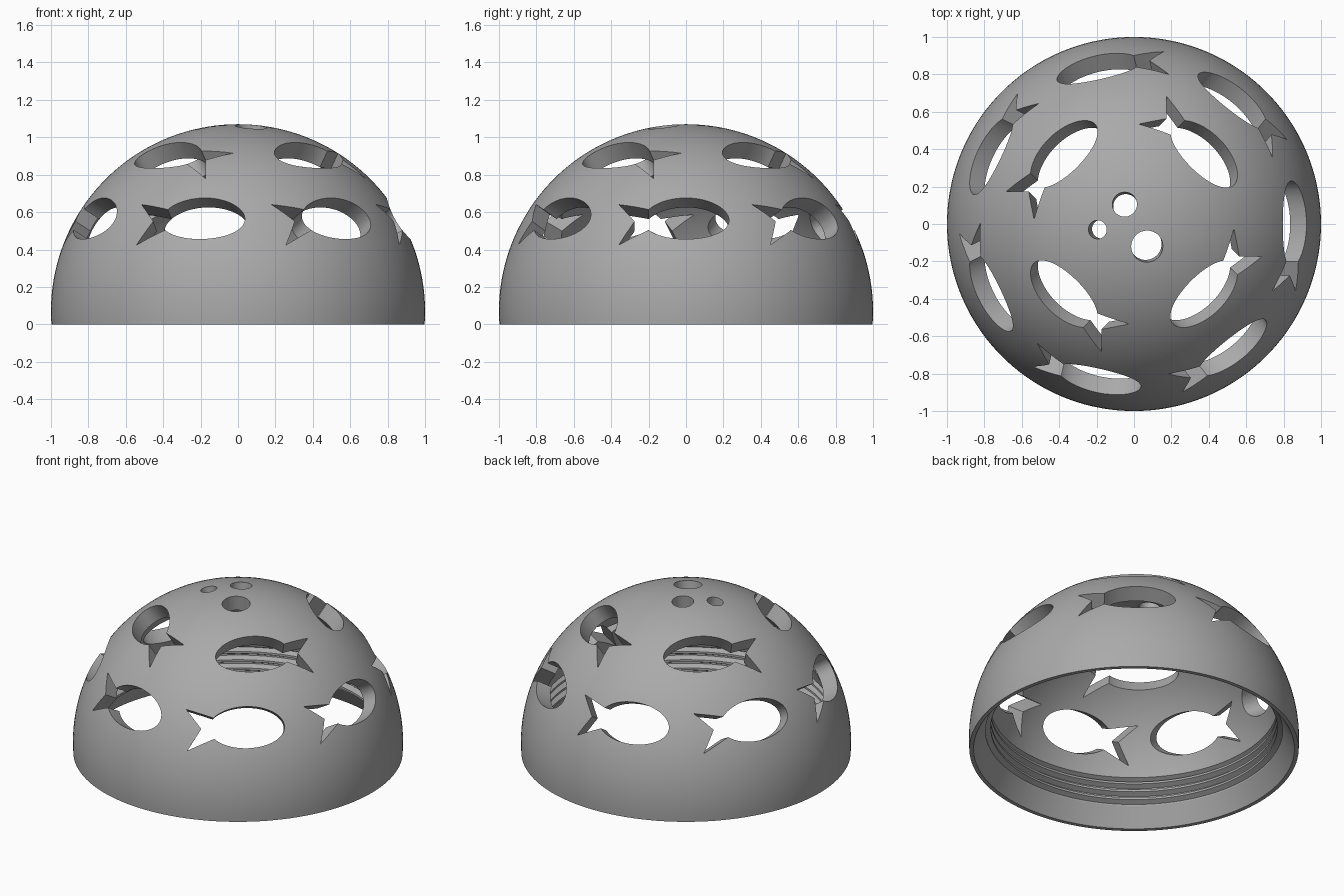
import bpy, bmesh
from math import sin, cos, pi, radians, atan2, sqrt, asin
from mathutils import Matrix, Vector

cube = bpy.data.objects.get("Cube")
if cube:
    bpy.data.objects.remove(cube, do_unlink=True)

CENTRE = Vector((0, 0, 0.07))   # centre of the spherical shell
OUTER, INNER = 1.0, 0.9
SEGMENTS = 144

grey = bpy.data.materials.new("plain grey")
grey.use_nodes = True
colour = (0.4, 0.4, 0.4, 1)
grey.diffuse_color = colour
grey.node_tree.nodes["Principled BSDF"].inputs["Base Color"].default_value = colour


def add_object(name, bm):
    bmesh.ops.recalc_face_normals(bm, faces=bm.faces)
    mesh = bpy.data.meshes.new(name)
    bm.to_mesh(mesh)
    bm.free()
    mesh.materials.append(grey)
    ob = bpy.data.objects.new(name, mesh)
    bpy.context.collection.objects.link(ob)
    return ob


def arc(radius, start, end, steps):
    """Points (r, z) on the shell between two elevations."""
    angles = [start + (end - start) * i / steps for i in range(steps + 1)]
    return [(radius * cos(a), CENTRE.z + radius * sin(a)) for a in angles]


# Dome profile: outer skin, inner skin, screw ridges, flared rim
profile = arc(OUTER, asin(-CENTRE.z), pi / 2, 40)
profile += arc(INNER, pi / 2, asin(0.23 / INNER), 32)
pitch = 0.055
for i in range(3):
    top = 0.285 - i * pitch
    profile += [(0.9, top), (0.868, top - 0.016), (0.868, top - 0.03), (0.9, top - 0.046)]
profile += [(0.9, 0.12), (0.972, 0.0)]

bm = bmesh.new()
verts = [bm.verts.new((r if r > 1e-5 else 0, 0, z)) for r, z in profile]
edges = [bm.edges.new(pair) for pair in zip(verts, verts[1:] + verts[:1])]
bmesh.ops.spin(bm, geom=verts + edges, cent=(0, 0, 0), axis=(0, 0, 1),
               angle=2 * pi, steps=SEGMENTS, use_merge=True)
bmesh.ops.remove_doubles(bm, verts=bm.verts, dist=1e-5)
bmesh.ops.dissolve_degenerate(bm, edges=bm.edges, dist=1e-6)
dome = add_object("dome", bm)


def fish_outline():
    """Oval body with a forked tail on the -x side."""
    join = radians(150)
    steps = 44
    body = [(0.23 * cos(a), 0.127 * sin(a))
            for a in (-join + 2 * join * i / steps for i in range(steps + 1))]
    return body + [(-0.36, 0.125), (-0.275, 0), (-0.36, -0.125)]


def circle_outline(radius):
    return [(radius * cos(2 * pi * i / 40), radius * sin(2 * pi * i / 40)) for i in range(40)]


def add_cutter(bm, outline, azimuth, elevation, flip=1):
    """Prism standing radially through the shell."""
    out = Vector((cos(elevation) * cos(azimuth), cos(elevation) * sin(azimuth), sin(elevation)))
    side = Vector((-sin(azimuth), cos(azimuth), 0))
    up = out.cross(side)
    rings = [[bm.verts.new(CENTRE + out * d + side * x * flip + up * y) for x, y in outline]
             for d in (0.76, 1.15)]
    for ring in rings:
        bm.faces.new(ring)
    for i in range(len(outline)):
        j = (i + 1) % len(outline)
        bm.faces.new((rings[0][i], rings[0][j], rings[1][j], rings[1][i]))


bm = bmesh.new()
# Lower row of seven fish, upper row of four facing the other way
for i in range(7):
    add_cutter(bm, fish_outline(), 2 * pi * i / 7, radians(30))
for i in range(4):
    add_cutter(bm, fish_outline(), pi / 4 + pi / 2 * i, radians(57.2), -1)
# Bubble holes near the crown
for x, y, radius in ((-0.05, 0.105, 0.066), (0.07, -0.12, 0.085), (-0.195, -0.03, 0.05)):
    add_cutter(bm, circle_outline(radius), atan2(y, x), pi / 2 - asin(sqrt(x * x + y * y)))
cutter = add_object("hole_cutter", bm)
cutter.hide_render = True

# Cut the holes, then keep only the finished shell
cut = dome.modifiers.new("holes", "BOOLEAN")
cut.operation = "DIFFERENCE"
cut.solver = "EXACT"
cut.object = cutter
bpy.context.view_layer.update()
graph = bpy.context.evaluated_depsgraph_get()
finished = bpy.data.meshes.new_from_object(dome.evaluated_get(graph))
dome.modifiers.clear()
dome.data = finished
bpy.data.objects.remove(cutter, do_unlink=True)

bpy.ops.object.select_all(action="DESELECT")
dome.select_set(True)
bpy.context.view_layer.objects.active = dome
bpy.ops.object.shade_smooth_by_angle(angle=radians(25))
